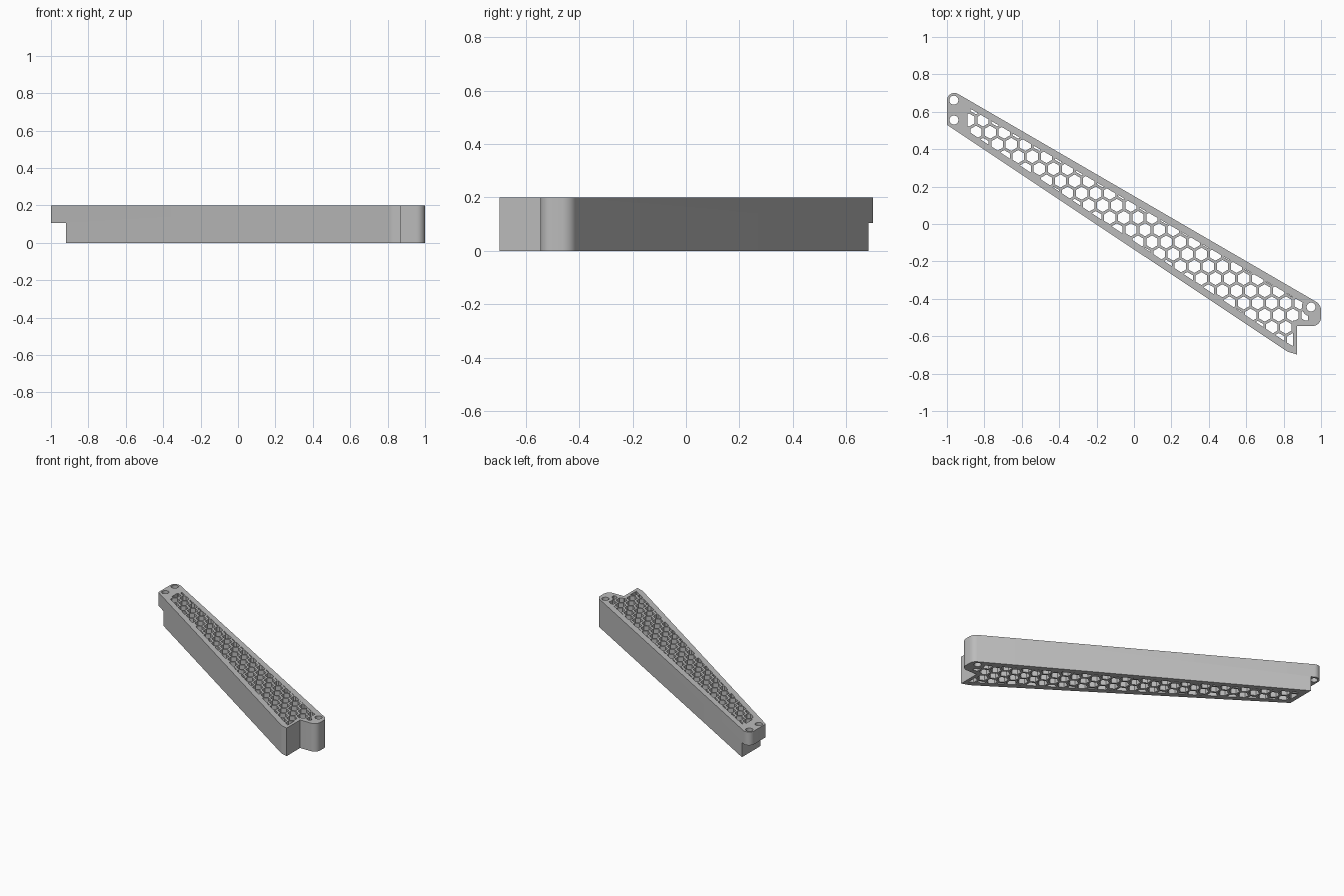
import bpy, bmesh, math
from mathutils import Vector

cube = bpy.data.objects.get("Cube")
if cube:
    bpy.data.objects.remove(cube, do_unlink=True)

HEIGHT = 0.2
PITCH = 0.0753      # spacing of the honeycomb cells
CELL = 0.0605       # cell width across flats

grey = bpy.data.materials.new("plain grey")
grey.use_nodes = True
grey.diffuse_color = (0.5, 0.5, 0.5, 1)
grey.node_tree.nodes["Principled BSDF"].inputs["Base Color"].default_value = (0.5, 0.5, 0.5, 1)


def rounded(corners, steps=10):
    """Outline from (x, y, radius) corners with round fillets."""
    pts = []
    for i, (x, y, r) in enumerate(corners):
        p = Vector((x, y))
        if not r:
            pts.append(p)
            continue
        a = (Vector(corners[i - 1][:2]) - p).normalized()
        b = (Vector(corners[(i + 1) % len(corners)][:2]) - p).normalized()
        half = a.angle(b) / 2
        centre = p + (a + b).normalized() * r / math.sin(half)
        start = p + a * r / math.tan(half) - centre
        end = p + b * r / math.tan(half) - centre
        sweep = math.atan2(start.x * end.y - start.y * end.x, start.dot(end))
        for k in range(steps + 1):
            t = sweep * k / steps
            pts.append(centre + Vector((start.x * math.cos(t) - start.y * math.sin(t),
                                        start.x * math.sin(t) + start.y * math.cos(t))))
    return pts


def ring(x, y, radius, sides):
    """Regular polygon with a corner pointing along +y."""
    return [Vector((x - radius * math.sin(2 * math.pi * k / sides),
                    y + radius * math.cos(2 * math.pi * k / sides))) for k in range(sides)]


def prisms(name, outlines, z0, z1):
    """One object of upright prisms, one per outline (counter-clockwise)."""
    bm = bmesh.new()
    for pts in outlines:
        low = [bm.verts.new((p.x, p.y, z0)) for p in pts]
        high = [bm.verts.new((p.x, p.y, z1)) for p in pts]
        bm.faces.new(low[::-1])
        bm.faces.new(high)
        for i in range(len(pts)):
            j = (i + 1) % len(pts)
            bm.faces.new((low[i], low[j], high[j], high[i]))
    bmesh.ops.recalc_face_normals(bm, faces=bm.faces)
    mesh = bpy.data.meshes.new(name)
    bm.to_mesh(mesh)
    bm.free()
    mesh.materials.append(grey)
    obj = bpy.data.objects.new(name, mesh)
    bpy.context.collection.objects.link(obj)
    return obj


def boolean(obj, tool, operation):
    mod = obj.modifiers.new("cut", 'BOOLEAN')
    mod.operation, mod.object, mod.solver = operation, tool, 'EXACT'
    bpy.context.view_layer.objects.active = obj
    bpy.ops.object.modifier_apply(modifier=mod.name)
    bpy.data.objects.remove(tool, do_unlink=True)


# Tapered bar with a lug and a pointed toe at the wide end
outline = rounded([(-1, 0.53, 0.012), (0.82, -0.682, 0.06), (0.872, -0.698, 0),
                   (0.872, -0.545, 0), (1, -0.545, 0.045), (1, -0.431, 0.055),
                   (-1, 0.73, 0.04)])
bracket = prisms("honeycomb_bracket", [outline], 0, HEIGHT)

# Honeycomb cells, trimmed to the window inside the frame
cells = []
for row in range(-1, 20):
    for col in range(-2, 26):
        x = -0.807 + PITCH * (col + 0.5 * (row % 2))
        y = 0.556 - PITCH * math.sqrt(0.75) * row
        if abs(y + 0.62 * x) < 0.32:
            cells.append(ring(x, y, CELL / math.sqrt(3), 6))
honeycomb = prisms("honeycomb_cutter", cells, -0.1, HEIGHT + 0.1)
window = prisms("window_cutter", [rounded([
    (-0.89, 0.499, 0), (0.85, -0.656, 0), (0.85, -0.515, 0),
    (0.93, -0.515, 0), (0.93, -0.437, 0), (-0.89, 0.625, 0)])], -0.05, HEIGHT + 0.05)
boss = prisms("boss_cutter", [ring(0.947, -0.444, 0.05, 32)], -0.2, HEIGHT + 0.2)
boolean(window, boss, 'DIFFERENCE')
boolean(honeycomb, window, 'INTERSECT')
boolean(bracket, honeycomb, 'DIFFERENCE')

# Screw holes at both ends
holes = [ring(x, y, 0.024, 24) for x, y in ((-0.963, 0.662), (-0.963, 0.556), (0.947, -0.444))]
boolean(bracket, prisms("screw_hole_cutter", holes, -0.1, HEIGHT + 0.1), 'DIFFERENCE')

# Step under the narrow end
step = [Vector(p) for p in ((-1.1, 0.3), (-0.92, 0.3), (-0.92, 0.9), (-1.1, 0.9))]
boolean(bracket, prisms("step_cutter", [step], -0.1, 0.105), 'DIFFERENCE')

bpy.ops.object.select_all(action='DESELECT')
bracket.select_set(True)
bpy.context.view_layer.objects.active = bracket
bpy.ops.object.shade_smooth_by_angle(angle=math.radians(30))
